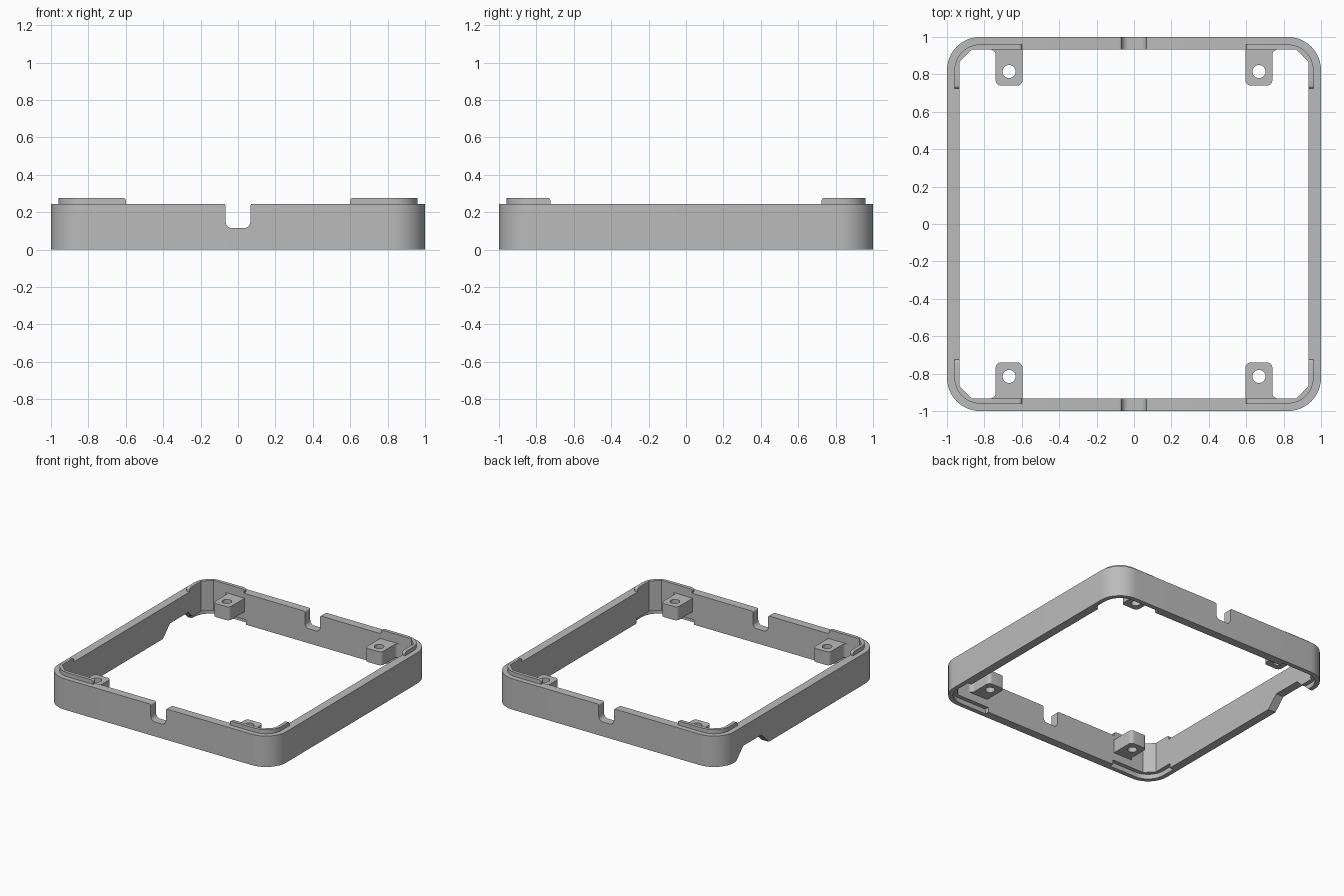
import bpy, bmesh
from math import cos, sin, radians

if "Cube" in bpy.data.objects:
    bpy.data.objects.remove(bpy.data.objects["Cube"], do_unlink=True)

grey = bpy.data.materials.new("plain grey")
grey.use_nodes = True
colour = (0.5, 0.5, 0.5, 1)
grey.diffuse_color = colour
grey.node_tree.nodes["Principled BSDF"].inputs["Base Color"].default_value = colour

WALL_TOP, INNER, CHAMFER = 0.245, 0.933, 0.065
LIP_X, LIP_Y = 0.6, 0.725


def arc(cx, cy, r, start, end, steps=8):
    angles = [radians(start + (end - start) * i / steps) for i in range(steps + 1)]
    return [(cx + r * cos(a), cy + r * sin(a)) for a in angles]


def rounded_square(half, r):
    c = half - r
    return [p for i, (x, y) in enumerate([(c, c), (-c, c), (-c, -c), (c, -c)])
            for p in arc(x, y, r, 90 * i, 90 * i + 90, 12)]


def prism(name, outline, low, high, axis="z", round_ends=0):
    """Extrude an outline along an axis; optionally round the top edges of arm ends."""
    place = {"z": lambda u, v, w: (u, v, w),
             "y": lambda u, v, w: (u, w, v),
             "x": lambda u, v, w: (w, u, v)}[axis]
    bm = bmesh.new()
    rings = [[bm.verts.new(place(u, v, w)) for u, v in outline] for w in (low, high)]
    bm.faces.new(rings[0])
    bm.faces.new(rings[1])
    n = len(outline)
    for i in range(n):
        j = (i + 1) % n
        bm.faces.new((rings[0][i], rings[0][j], rings[1][j], rings[1][i]))
    bmesh.ops.recalc_face_normals(bm, faces=bm.faces)
    if round_ends:
        ends = [e for e in bm.edges if all(v.co.z > high - 1e-5 for v in e.verts) and
                (all(abs(abs(v.co.x) - LIP_X) < 1e-5 for v in e.verts) or
                 all(abs(abs(v.co.y) - LIP_Y) < 1e-5 for v in e.verts))]
        bmesh.ops.bevel(bm, geom=ends, offset=round_ends, segments=4,
                        profile=0.5, affect="EDGES")
    mesh = bpy.data.meshes.new(name)
    bm.to_mesh(mesh)
    bm.free()
    mesh.materials.append(grey)
    obj = bpy.data.objects.new(name, mesh)
    bpy.context.collection.objects.link(obj)
    return obj


def cut(obj, cutters):
    """Subtract each cutter, bake the result and drop the cutters."""
    for c in cutters:
        c.hide_render = True
        mod = obj.modifiers.new("cut", "BOOLEAN")
        mod.operation, mod.solver, mod.object = "DIFFERENCE", "EXACT", c
    graph = bpy.context.evaluated_depsgraph_get()
    baked = bpy.data.meshes.new_from_object(obj.evaluated_get(graph))
    obj.modifiers.clear()
    obj.data = baked
    for c in cutters:
        bpy.data.objects.remove(c, do_unlink=True)


def smooth(obj):
    bpy.ops.object.select_all(action="DESELECT")
    obj.select_set(True)
    bpy.context.view_layer.objects.active = obj
    bpy.ops.object.shade_smooth_by_angle(angle=radians(30))


def corner_band(half, r, inner, end_x, end_y):
    """Curved corner strip with two arms, in the +x +y quarter."""
    k = inner - CHAMFER
    return ([(half, end_y)] + arc(half - r, half - r, r, 0, 90, 12) +
            [(end_x, half), (end_x, inner), (k, inner), (inner, k), (inner, end_y)])


corners = [("front_left", 1, -1), ("front_right", -1, -1),
           ("back_left", 1, 1), ("back_right", -1, 1)]


def mirrored(points, sx, sy):
    return [(x * sx, y * sy) for x, y in points]


# Wall frame with chamfered inside corners
frame = prism("wall_frame", rounded_square(1, 0.178), 0, WALL_TOP)
k = INNER - CHAMFER
opening = [(INNER, k), (k, INNER), (-k, INNER), (-INNER, k),
           (-INNER, -k), (-k, -INNER), (k, -INNER), (INNER, -k)]
cutters = [prism("opening_cutter", opening, -0.1, 0.4)]

# Cable notches through the front and back walls
half, fillet, floor, r = 0.066, 0.012, 0.115, 0.035
side = ([(-half - fillet, 0.3)] +
        arc(-half - fillet, WALL_TOP - fillet, fillet, 90, 0, 5) +
        arc(-half + r, floor + r, r, 180, 270))
notch = side + [(-x, z) for x, z in reversed(side)]
cutters.append(prism("notch_cutter", notch, -1.1, 1.1, "y"))

# Sloped cut-out under the right wall
slot = [(0.37, -0.02), (0.39, 0), (0.48, 0.09), (0.71, 0.09), (0.8, 0), (0.82, -0.02)]
cutters.append(prism("slot_cutter", slot, -1.1, -0.8, "x"))

# Stacking recesses under the corners
for name, sx, sy in corners:
    band = corner_band(0.965, 0.143, 0.9, LIP_X - 0.015, LIP_Y - 0.015)
    cutters.append(prism(name + "_recess_cutter", mirrored(band, sx, sy), -0.05, 0.038))
cut(frame, cutters)
smooth(frame)

# Raised corner lips and screw posts
post_shape = ([(0.595, 0.94)] + arc(0.625, 0.77, 0.03, 180, 270) +
              arc(0.71, 0.77, 0.03, 270, 360) +
              arc(0.77, 0.903, 0.03, 180, 90) + [(0.77, 0.94)])
for name, sx, sy in corners:
    band = corner_band(0.96, 0.138, INNER, LIP_X, LIP_Y)
    lip = prism(name + "_lip", mirrored(band, sx, sy), WALL_TOP, 0.277, round_ends=0.015)
    smooth(lip)
    post = prism(name + "_screw_post", mirrored(post_shape, sx, sy), 0.1, 0.207)
    hole = arc(0.668, 0.815, 0.035, 0, 345, 23)
    cut(post, [prism("hole_cutter", mirrored(hole, sx, sy), 0, 0.3)])
    smooth(post)
